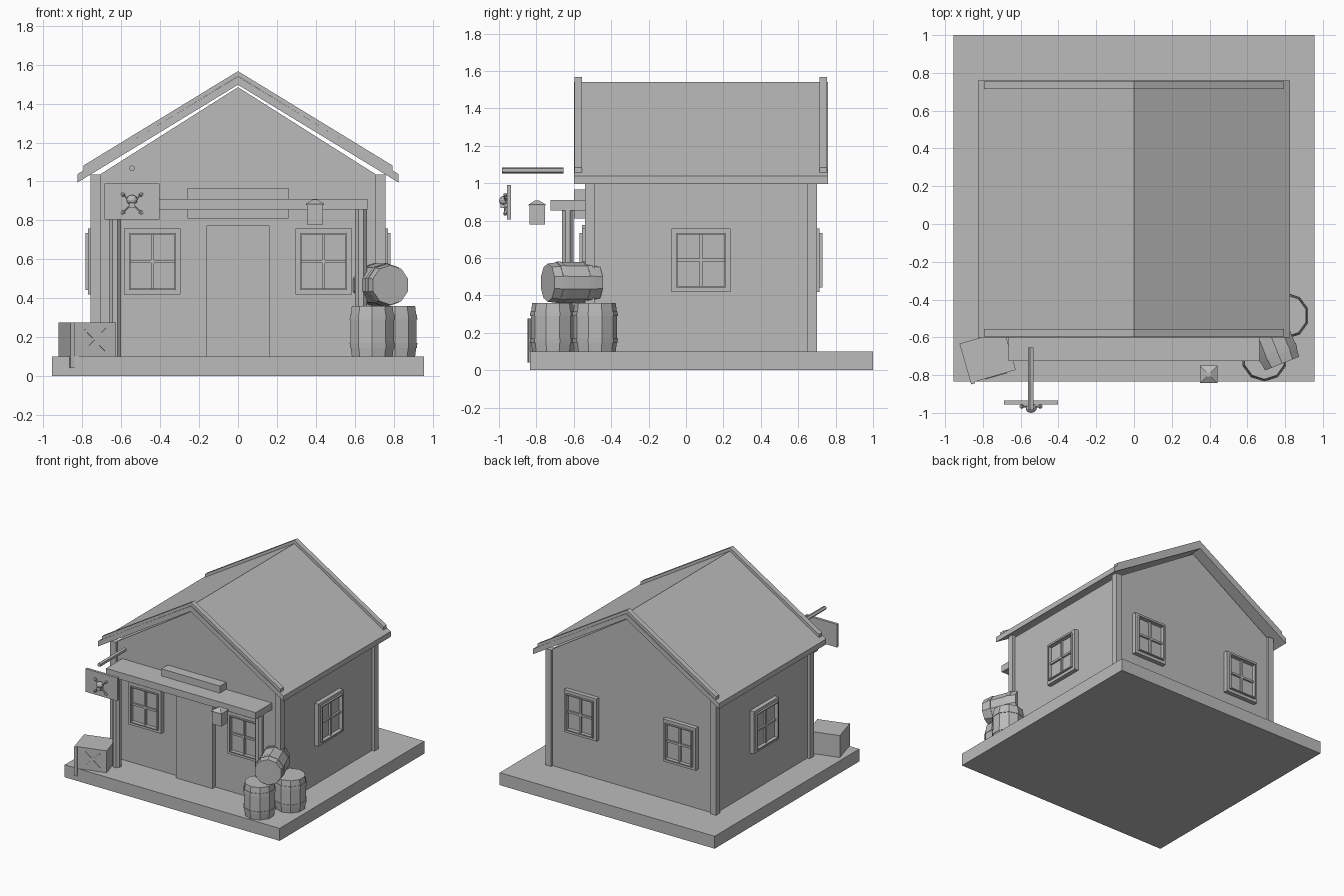
import bpy, bmesh, math
from mathutils import Matrix, Vector

cube = bpy.data.objects.get("Cube")
if cube:
    bpy.data.objects.remove(cube, do_unlink=True)

grey = bpy.data.materials.new("plain_grey")
grey.use_nodes = True
COLOR = (0.5, 0.5, 0.5, 1)
grey.diffuse_color = COLOR
grey.node_tree.nodes["Principled BSDF"].inputs["Base Color"].default_value = COLOR


def finish(name, bm, matrix=None):
    if matrix:
        bm.transform(matrix)
    bmesh.ops.recalc_face_normals(bm, faces=bm.faces)
    mesh = bpy.data.meshes.new(name)
    bm.to_mesh(mesh)
    bm.free()
    mesh.materials.append(grey)
    obj = bpy.data.objects.new(name, mesh)
    bpy.context.scene.collection.objects.link(obj)
    return obj


def add_box(bm, lo, hi):
    lo, hi = Vector(lo), Vector(hi)
    size = hi - lo
    m = Matrix.Translation((lo + hi) / 2) @ Matrix.Diagonal((*size, 1))
    bmesh.ops.create_cube(bm, size=1, matrix=m)


def box(name, lo, hi, matrix=None):
    bm = bmesh.new()
    add_box(bm, lo, hi)
    return finish(name, bm, matrix)


def prism(name, profile, y0, y1):
    """Extrude an x-z profile along y."""
    bm = bmesh.new()
    face = bm.faces.new([bm.verts.new((x, y0, z)) for x, z in profile])
    ext = bmesh.ops.extrude_face_region(bm, geom=[face])["geom"]
    verts = [v for v in ext if isinstance(v, bmesh.types.BMVert)]
    bmesh.ops.translate(bm, verts=verts, vec=(0, y1 - y0, 0))
    return finish(name, bm)


def lathe(name, profile, sides, matrix):
    """Capped faceted solid from (radius, z) pairs around z."""
    bm = bmesh.new()
    rings = [[bm.verts.new((r * math.cos(math.tau * (i + .5) / sides),
                            r * math.sin(math.tau * (i + .5) / sides), z))
              for i in range(sides)] for r, z in profile]
    for a, b in zip(rings, rings[1:]):
        for i in range(sides):
            j = (i + 1) % sides
            bm.faces.new((a[i], a[j], b[j], b[i]))
    bm.faces.new(rings[0])
    bm.faces.new(rings[-1])
    return finish(name, bm, matrix)


def place(x, y, z, angle=0, axis='Z'):
    return Matrix.Translation((x, y, z)) @ Matrix.Rotation(math.radians(angle), 4, axis)


def chevron(apex, edge, drop, half):
    return [(0, apex), (half, edge), (half, edge - drop), (0, apex - drop),
            (-half, edge - drop), (-half, edge)]


# Base and house body
box("base", (-.955, -.835, 0), (.955, 1, .1))
prism("walls", [(-.735, .1), (.735, .1), (.735, 1.02), (0, 1.485), (-.735, 1.02)], -.52, .68)
for sx in (-1, 1):
    for y0, label in ((-.54, "front"), (.65, "back")):
        x0, x1 = sorted((sx * .708, sx * .757))
        side = "left" if sx > 0 else "right"
        box(f"corner_post_{label}_{side}", (x0, y0, .1), (x1, y0 + .05, 1.035))

# Roof with a raised trim at each gable
prism("roof", chevron(1.54, 1.038, .043, .825), -.6, .76)
for y0, label in ((-.595, "front"), (.714, "back")):
    prism(f"roof_trim_{label}", chevron(1.567, 1.083, .026, .793), y0, y0 + .04)

# Porch beam, posts, name plank and door
box("porch_beam", (-.665, -.725, .855), (.665, -.52, .91))
for sx, side in ((-1, "right"), (1, "left")):
    lathe(f"porch_post_{side}", [(.034, .1), (.034, .857)], 8, place(sx * .632, -.632, 0))
box("plank_over_door", (-.26, -.6, .81), (.26, -.52, .967))
box("door", (-.163, -.555, .1), (.163, -.515, .775))


# Windows: modelled facing -y about the wall plane, then turned
def window(name, x, y, angle, w=.29, h=.34):
    bm = bmesh.new()
    a, b = w / 2, h / 2

    def ring(a, b, t, depth):
        for s in (-1, 1):
            x0, x1 = sorted((s * a, s * (a - t)))
            add_box(bm, (x0, -depth, -b), (x1, .005, b))
            z0, z1 = sorted((s * b, s * (b - t)))
            add_box(bm, (t - a, -depth, z0), (a - t, .005, z1))
    ring(a, b, .026, .035)
    ring(a - .024, b - .024, .008, .05)
    add_box(bm, (-.008, -.035, -b + .03), (.008, .005, b - .03))
    add_box(bm, (-a + .03, -.034, -.008), (a - .03, .005, .008))
    add_box(bm, (-a + .02, -.02, -b + .02), (a - .02, .005, b - .02))
    return finish(name, bm, place(x, y, .588, angle))


for sx, side in ((-1, "right"), (1, "left")):
    window(f"front_window_{side}", sx * .44, -.52, 0)
    window(f"back_window_{side}", sx * .44, .68, 180)
    window(f"side_window_{side}", sx * .735, .08, sx * 90, w=.315)

# Hanging sign with rod and skull emblem
SX, SZ = -.545, .89
box("sign_board", (-.687, -.956, .805), (-.403, -.935, .99))
lathe("sign_rod", [(.016, -.165), (.016, .165)], 5, place(SX, -.82, 1.068, 90, 'X'))
for angle in (-45, 45):
    turn = place(SX, -.966, SZ - .003, angle, 'Y')
    lathe("crossed_bone", [(.01, -.077), (.011, -.062), (.006, -.055), (.006, .055),
                           (.011, .062), (.01, .077)], 6, turn)
bm = bmesh.new()
bmesh.ops.create_icosphere(bm, subdivisions=2, radius=1,
                           matrix=Matrix.Diagonal((.029, .024, .026, 1)))
finish("skull", bm, place(SX, -.976, SZ + .016))
box("skull_jaw", (SX - .016, -.992, SZ - .024), (SX + .016, -.955, SZ))

# Lantern with a pyramid cap
box("lantern_body", (.354, -.838, .78), (.438, -.754, .882))
lathe("lantern_cap", [(.064, .88), (.066, .885), (.016, .907)], 4, place(.396, -.796, 0))

# Crate with crossed battens and a loose board
crate = place(-.775, -.703, 0, 16)
box("crate", (-.124, -.108, .1), (.124, .108, .276), crate)
for angle in (-45, 45):
    box("crate_batten", (-.08, -.004, -.006), (.08, .004, .006),
        crate @ place(.015, -.108, .185, angle, 'Y'))
box("crate_loose_board", (-.124, -.116, .04), (-.102, -.106, .276), crate)

# Barrels: bulged staves with two hoops
BARREL = [(.1, -.13), (.11, -.13), (.116, -.085), (.12, -.085), (.122, -.06), (.118, -.06),
          (.118, .06), (.122, .06), (.12, .085), (.116, .085), (.11, .13), (.1, .13)]
lathe("barrel_front", BARREL, 10, place(.69, -.712, .23))
lathe("barrel_side", BARREL, 10, place(.806, -.486, .23))
lying = place(.732, -.61, .468, 22) @ Matrix.Rotation(math.radians(90), 4, 'X')
lathe("barrel_on_top", BARREL, 10, lying @ Matrix.Diagonal((.93, .93, 1.07, 1)))
